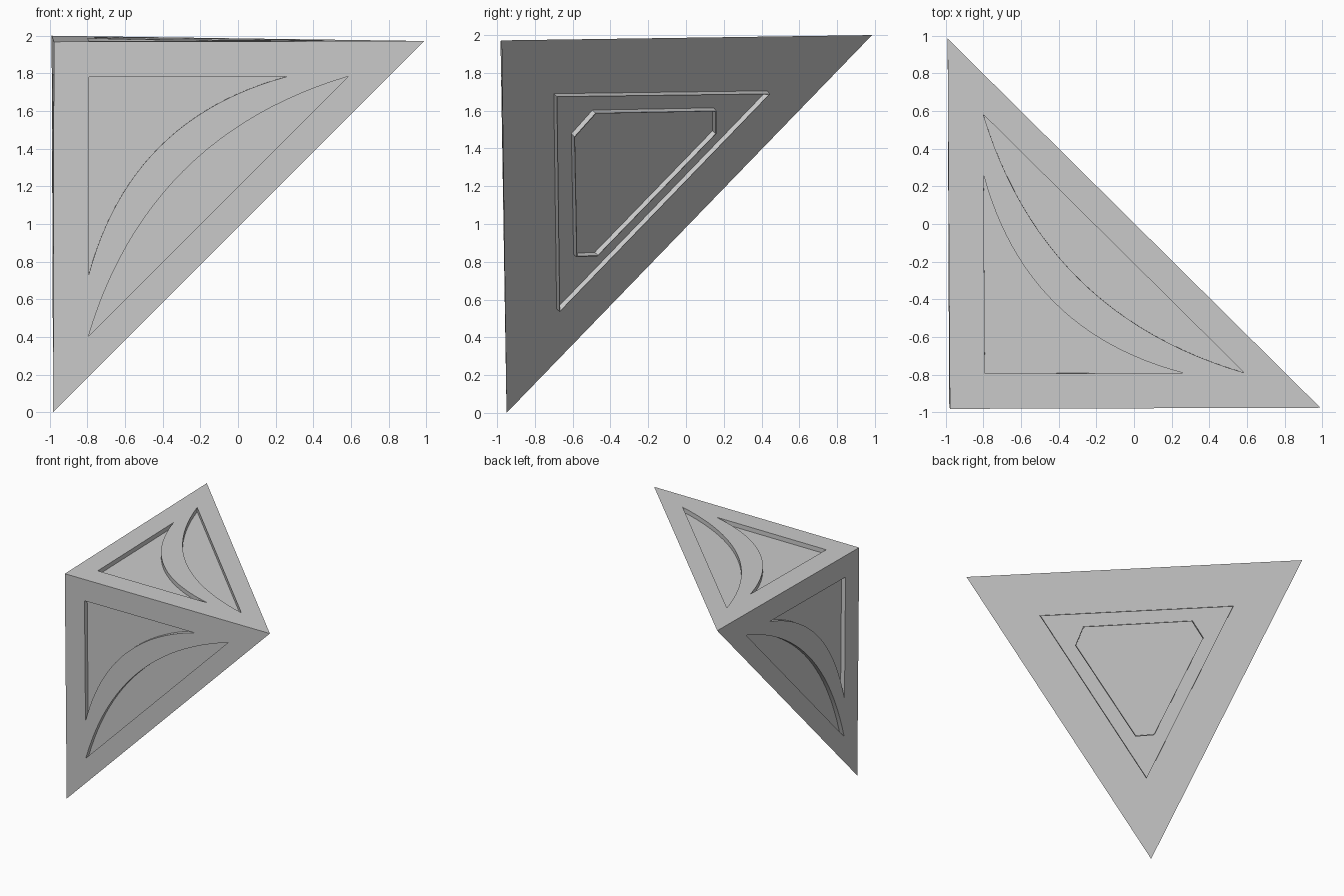
import bpy, bmesh, math
from mathutils import Vector as V

if "Cube" in bpy.data.objects:
    bpy.data.objects.remove(bpy.data.objects["Cube"])

grey = bpy.data.materials.new("plain grey")
grey.diffuse_color = (0.6, 0.6, 0.6, 1)
grey.use_nodes = True
grey.node_tree.nodes["Principled BSDF"].inputs["Base Color"].default_value = grey.diffuse_color

# Four corners of the solid: the square corner and its three tips
A = V((-0.978, -0.982, 1.968))
B = V((0.99, -0.976, 1.972))
C = V((-0.99, 0.985, 2.0))
D = V((-0.982, -0.95, 0.0))


def add_object(name, bm):
    bmesh.ops.recalc_face_normals(bm, faces=bm.faces)
    me = bpy.data.meshes.new(name)
    bm.to_mesh(me)
    bm.free()
    me.materials.append(grey)
    ob = bpy.data.objects.new(name, me)
    bpy.context.collection.objects.link(ob)
    return ob


def prism(bm, low, high):
    """Closed prism between two matching outlines."""
    a = [bm.verts.new(p) for p in low]
    b = [bm.verts.new(p) for p in high]
    n = len(a)
    bm.faces.new(a)
    bm.faces.new(b[::-1])
    for i in range(n):
        j = (i + 1) % n
        bm.faces.new((a[i], b[i], b[j], a[j]))


def arc(end, mid, n=24):
    """Symmetric curve from (0.19, end) to (end, 0.19) passing (mid, mid)."""
    c = 2 * mid - (0.19 + end) / 2
    pts = []
    for i in range(n + 1):
        t = i / n
        k0, k1, k2 = (1 - t) ** 2, 2 * t * (1 - t), t * t
        pts.append((k0 * 0.19 + k1 * c + k2 * end, k0 * end + k1 * c + k2 * 0.19))
    return pts


# Solid corner body
bm = bmesh.new()
vs = [bm.verts.new(p) for p in (A, B, C, D)]
for f in ((0, 1, 2), (0, 1, 3), (0, 2, 3), (1, 2, 3)):
    bm.faces.new([vs[i] for i in f])
body = add_object("corner_body", bm)

# Two sunk pockets on each square face, leaving a flush curved band between
corner_pocket = [(0.19, 0.19)] + arc(1.26, 0.57)[::-1]
sliver_pocket = arc(1.59, 0.70)
bm = bmesh.new()
for P, Q, R in ((B, D, C), (C, D, B), (B, C, D)):
    e1, e2 = (P - A) / 2, (Q - A) / 2
    n = e1.cross(e2).normalized()
    if n.dot(R - A) < 0:
        n = -n
    for outline in (corner_pocket, sliver_pocket):
        flat = [A + e1 * u + e2 * v for u, v in outline]
        prism(bm, [p - n * 0.05 for p in flat], [p + n * 0.038 for p in flat])
cutter = add_object("pocket_cutter", bm)
cutter.hide_render = True
mod = body.modifiers.new("pockets", 'BOOLEAN')
mod.operation = 'DIFFERENCE'
mod.solver = 'EXACT'
mod.object = cutter
bpy.context.view_layer.objects.active = body
body.select_set(True)
bpy.ops.object.modifier_apply(modifier=mod.name)
bpy.data.objects.remove(cutter)
bpy.ops.object.shade_smooth_by_angle(angle=math.radians(30))

# Thin raised fins on the slanted face, given by (y, z) in the side view
slant = (C - B).cross(D - B).normalized()
if slant.dot(A - B) > 0:
    slant = -slant


def fin(name, outline, height=0.028, thick=0.004):
    pts = [V((B.x - (slant.y * (y - B.y) + slant.z * (z - B.z)) / slant.x, y, z))
           for y, z in outline]
    mid = sum(pts, V()) / len(pts)
    inner = [p + (mid - p).normalized() * thick * 1.6 for p in pts]
    bm = bmesh.new()
    loops = [[bm.verts.new(p + slant * h) for p in ring]
             for ring, h in ((pts, -0.004), (pts, height), (inner, height), (inner, -0.004))]
    n = len(pts)
    for k in range(4):
        a, b = loops[k], loops[(k + 1) % 4]
        for i in range(n):
            j = (i + 1) % n
            bm.faces.new((a[i], a[j], b[j], b[i]))
    return add_object(name, bm)


fin("outer_triangle_fin", [(-0.70, 1.69), (0.43, 1.705), (-0.685, 0.55)])
fin("inner_clipped_fin", [(-0.607, 1.478), (-0.495, 1.603), (0.145, 1.615),
                          (0.145, 1.495), (-0.485, 0.845), (-0.595, 0.84)])
